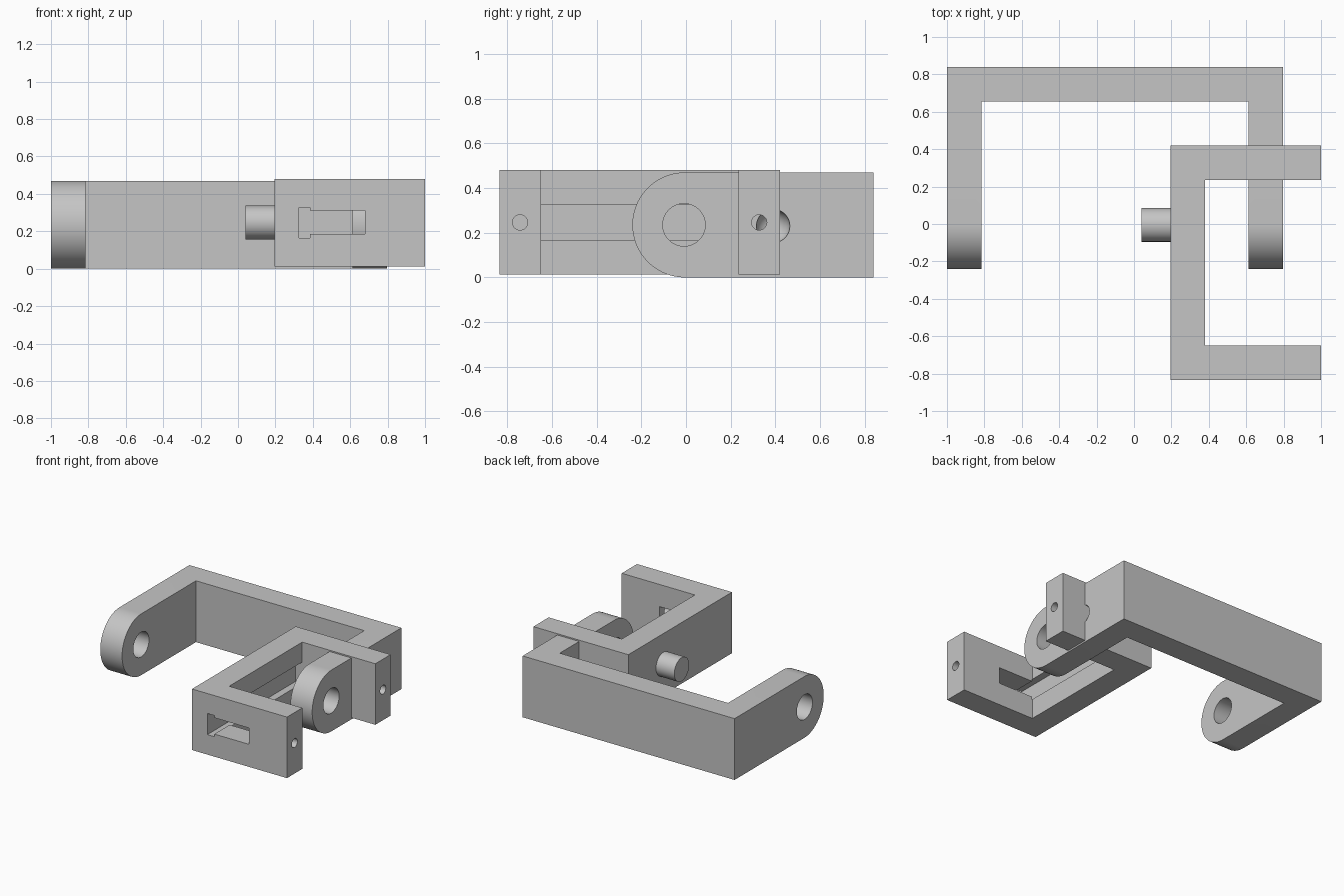
import bpy
import bmesh
import math
from mathutils import Matrix, Vector

cube = bpy.data.objects.get("Cube")
if cube:
    bpy.data.objects.remove(cube, do_unlink=True)

grey = bpy.data.materials.new("plain grey")
grey.use_nodes = True
colour = (0.56, 0.56, 0.56, 1)
grey.diffuse_color = colour
grey.node_tree.nodes["Principled BSDF"].inputs["Base Color"].default_value = colour


def finish(name, bm):
    bmesh.ops.recalc_face_normals(bm, faces=bm.faces)
    mesh = bpy.data.meshes.new(name)
    bm.to_mesh(mesh)
    bm.free()
    mesh.materials.append(grey)
    obj = bpy.data.objects.new(name, mesh)
    bpy.context.collection.objects.link(obj)
    return obj


def prism(name, points, direction):
    """Closed outline extruded along a vector."""
    bm = bmesh.new()
    face = bm.faces.new([bm.verts.new(p) for p in points])
    out = bmesh.ops.extrude_face_region(bm, geom=[face])
    verts = [g for g in out["geom"] if isinstance(g, bmesh.types.BMVert)]
    bmesh.ops.translate(bm, verts=verts, vec=Vector(direction))
    return finish(name, bm)


def box(name, x0, x1, y0, y1, z0, z1):
    outline = [(x0, y0, z0), (x1, y0, z0), (x1, y1, z0), (x0, y1, z0)]
    return prism(name, outline, (0, 0, z1 - z0))


def rod(name, x0, x1, y, z, r):
    """Cylinder along x."""
    bm = bmesh.new()
    place = Matrix.Translation(((x0 + x1) / 2, y, z)) @ Matrix.Rotation(math.pi / 2, 4, "Y")
    bmesh.ops.create_cone(bm, cap_ends=True, segments=64, radius1=r, radius2=r,
                          depth=x1 - x0, matrix=place)
    return finish(name, bm)


def combine(obj, tool, operation="DIFFERENCE"):
    mod = obj.modifiers.new("cut", "BOOLEAN")
    mod.operation = operation
    mod.solver = "EXACT"
    mod.object = tool
    bpy.context.view_layer.objects.active = obj
    bpy.ops.object.modifier_apply(modifier=mod.name)
    bpy.data.objects.remove(tool, do_unlink=True)


def smooth(obj):
    bpy.ops.object.select_all(action="DESELECT")
    obj.select_set(True)
    bpy.context.view_layer.objects.active = obj
    bpy.ops.object.shade_smooth_by_angle(angle=math.radians(30))


T = 0.185          # wall thickness of both brackets
R = 0.235          # radius of the rounded arm ends
PIVOT = -0.005     # y of the pivot axis

# Large bracket: a U in plan, trimmed by a round-ended side profile
left, right, back = -1.0, 0.797, 0.84
plan = [(left, -0.5), (left, back), (right, back), (right, -0.5),
        (right - T, -0.5), (right - T, back - T),
        (left + T, back - T), (left + T, -0.5)]
large = prism("large_bracket", [(x, y, -0.1) for x, y in plan], (0, 0, 0.7))
side = [(-1.2, 1.0, 0), (-1.2, 1.0, 2 * R)]
for i in range(49):
    a = math.pi / 2 + math.pi * i / 48
    side.append((-1.2, PIVOT + R * math.cos(a), R + R * math.sin(a)))
combine(large, prism("side_profile", side, (2.4, 0, 0)), "INTERSECT")
combine(large, rod("pivot_hole", -1.3, 1.3, PIVOT - 0.004, R, 0.095))

# Round dimple in the outer face of the right arm
bm = bmesh.new()
bmesh.ops.create_uvsphere(bm, u_segments=32, v_segments=16, radius=0.075,
                          matrix=Matrix.Translation((right, 0.39, 0.23)))
combine(large, finish("dimple", bm))
smooth(large)

# Small bracket: a C in plan, open to +x
x0, x1, y0, y1 = 0.195, 1.0, -0.835, 0.42
plan = [(x0, y0), (x1, y0), (x1, y0 + T), (x0 + T, y0 + T),
        (x0 + T, y1 - T), (x1, y1 - T), (x1, y1), (x0, y1)]
small = prism("small_bracket", [(x, y, 0.012) for x, y in plan], (0, 0, 0.468))

# Groove along the spine, slot through the front arm, screw holes in both arms
combine(small, box("groove", 0.325, 0.384, -1.0, y1 - T, 0.165, 0.327))
combine(small, box("slot", 0.35, 0.68, -1.0, -0.6, 0.185, 0.31))
for y in (y0 + T / 2, y1 - T / 2):
    combine(small, rod("screw_hole", 0.6, 1.1, y, 0.246, 0.034))
smooth(small)

# Peg on the outside of the spine
smooth(rod("pivot_peg", 0.04, 0.2, PIVOT, 0.247, 0.09))
